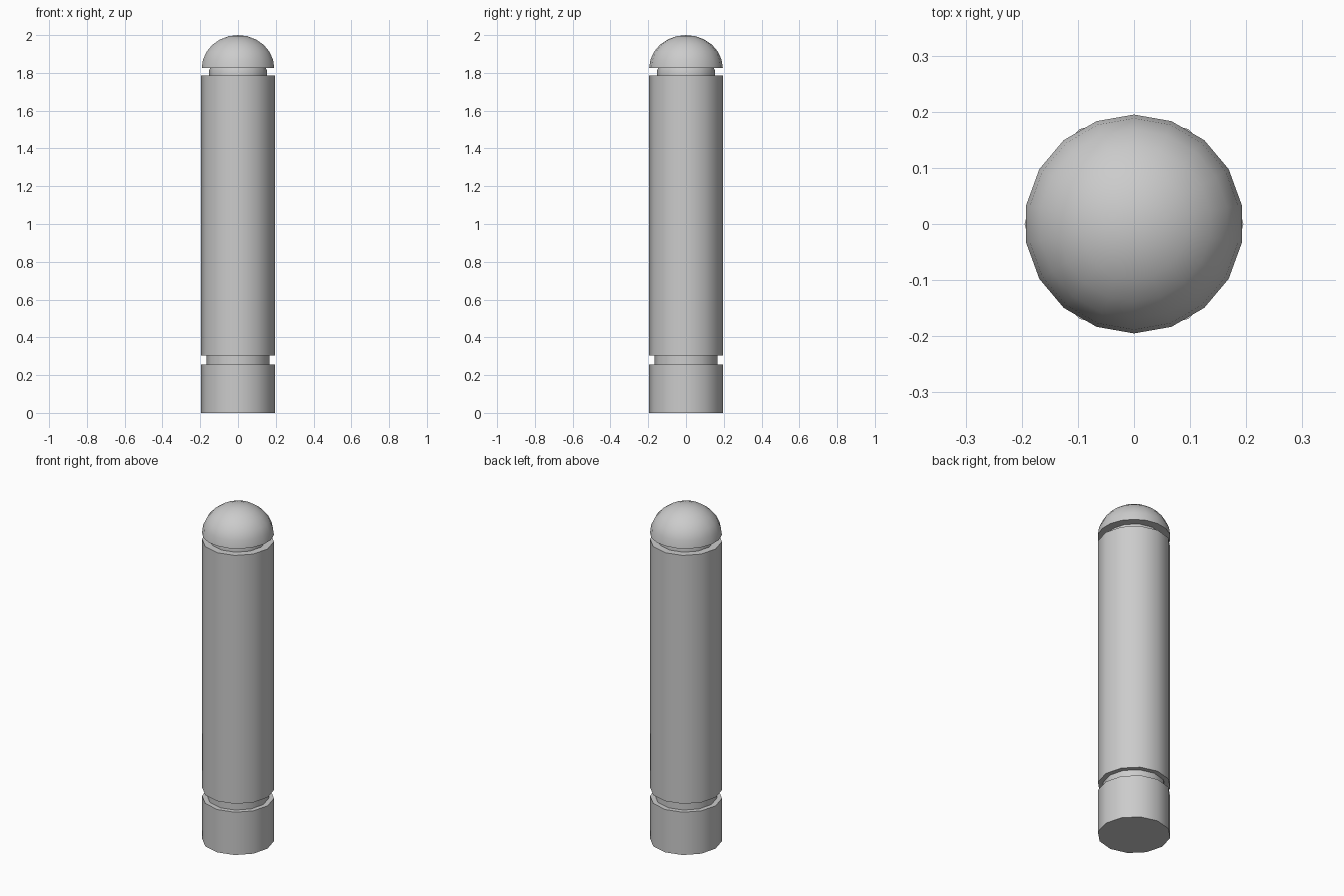
import bpy, bmesh
from math import sin, cos, pi, radians

if "Cube" in bpy.data.objects:
    bpy.data.objects.remove(bpy.data.objects["Cube"])


def lathe(name, profile, sides, smooth=35):
    """Revolve (radius, z) points around z, with one vertex on +y."""
    bm = bmesh.new()
    rings = []
    for r, z in profile:
        if r < 1e-6:
            rings.append([bm.verts.new((0, 0, z))])
        else:
            rings.append([bm.verts.new((r * cos(pi / 2 + 2 * pi * i / sides),
                                        r * sin(pi / 2 + 2 * pi * i / sides), z))
                          for i in range(sides)])
    for a, b in zip(rings, rings[1:]):
        for i in range(sides):
            j = (i + 1) % sides
            if len(b) == 1:
                bm.faces.new((a[i], a[j], b[0]))
            else:
                bm.faces.new((a[i], a[j], b[j], b[i]))
    # Flat end caps where the profile is open
    for ring in (rings[0], rings[-1]):
        if len(ring) > 1:
            bm.faces.new(ring)
    bmesh.ops.recalc_face_normals(bm, faces=bm.faces)
    mesh = bpy.data.meshes.new(name)
    bm.to_mesh(mesh)
    bm.free()
    obj = bpy.data.objects.new(name, mesh)
    bpy.context.collection.objects.link(obj)
    bpy.ops.object.select_all(action='DESELECT')
    obj.select_set(True)
    bpy.context.view_layer.objects.active = obj
    bpy.ops.object.shade_smooth_by_angle(angle=radians(smooth))
    return obj


R = 0.195

# Post with base, lower groove and main shaft
lathe("post", [(R, 0), (R, 0.255), (0.167, 0.255), (0.167, 0.305),
               (R, 0.305), (R, 1.785)], 12)

# Narrow neck under the cap
lathe("neck", [(0.153, 1.785), (0.153, 1.812), (0.148, 1.825)], 12)

# Domed cap
steps = 6
dome = [(R * cos(pi / 2 * i / steps), 1.825 + 0.175 * sin(pi / 2 * i / steps))
        for i in range(steps)] + [(0, 2.0)]
lathe("domed_cap", dome, 18)
